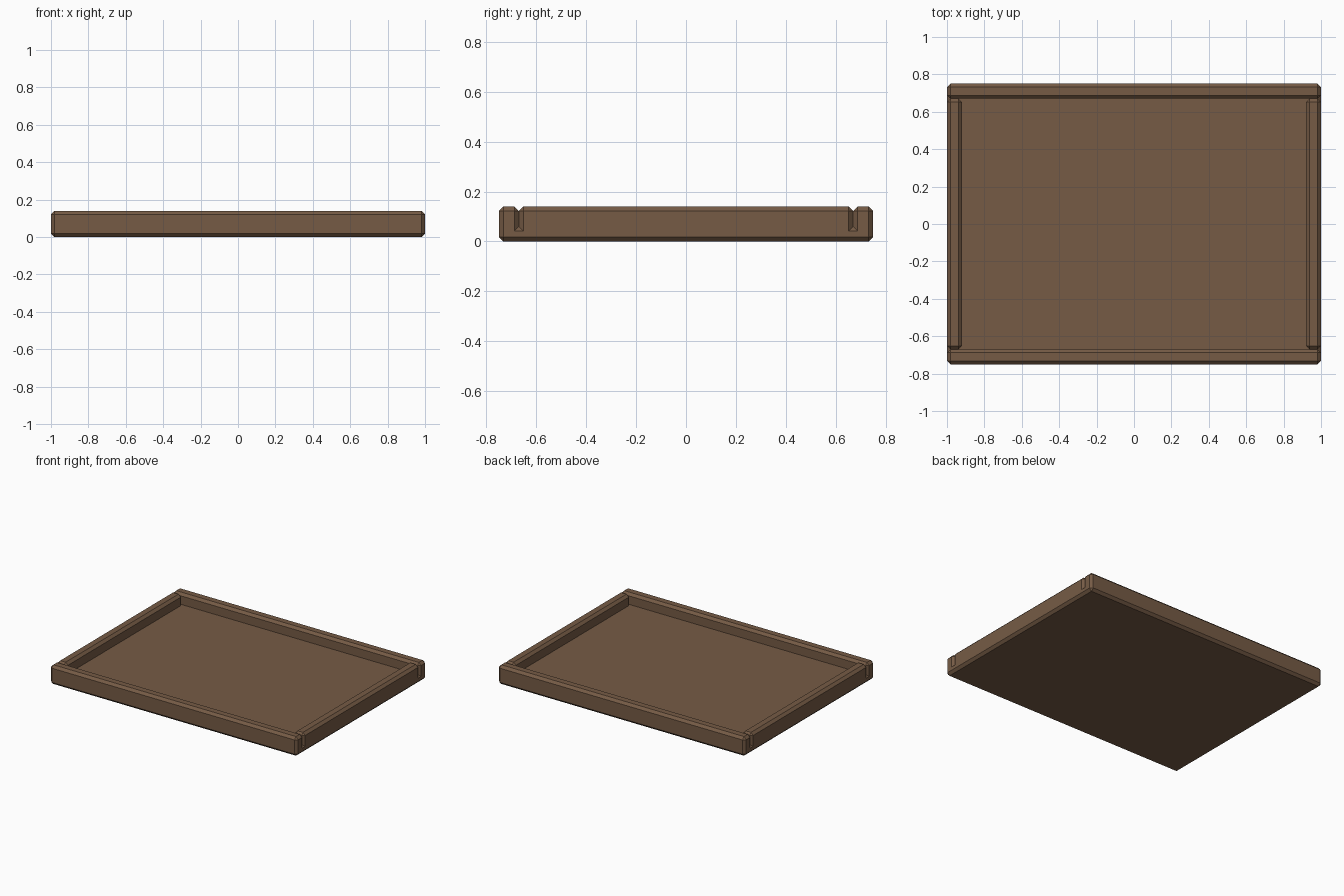
import bpy, bmesh
from mathutils import Vector

if "Cube" in bpy.data.objects:
    bpy.data.objects.remove(bpy.data.objects["Cube"])

W, D, H = 2.0, 1.5, 0.14   # overall tray size
RAIL = 0.08                # rail thickness
BASE = 0.06                # floor thickness
CH = 0.018                 # edge chamfer

wood = bpy.data.materials.new("wood")
wood.diffuse_color = (0.18, 0.105, 0.06, 1)
wood.use_nodes = True
wood.node_tree.nodes["Principled BSDF"].inputs["Base Color"].default_value = wood.diffuse_color


def chamfered_box(name, size, centre):
    bm = bmesh.new()
    bmesh.ops.create_cube(bm, size=1)
    for v in bm.verts:
        v.co = Vector(a * b for a, b in zip(v.co, size))
    bmesh.ops.bevel(bm, geom=bm.edges[:], offset=CH, offset_type='OFFSET',
                    segments=1, affect='EDGES', profile=0.5)
    mesh = bpy.data.meshes.new(name)
    bm.to_mesh(mesh)
    bm.free()
    mesh.materials.append(wood)
    obj = bpy.data.objects.new(name, mesh)
    obj.location = centre
    bpy.context.collection.objects.link(obj)
    return obj


# Floor panel
chamfered_box("tray_floor", (W, D, BASE), (0, 0, BASE / 2))

# Long rails run full width at front and back
for name, s in (("front_rail", -1), ("back_rail", 1)):
    chamfered_box(name, (W, RAIL, H), (0, s * (D - RAIL) / 2, H / 2))

# Side rails fit between the long rails
for name, s in (("left_rail", -1), ("right_rail", 1)):
    chamfered_box(name, (RAIL, D - 2 * RAIL, H), (s * (W - RAIL) / 2, 0, H / 2))
